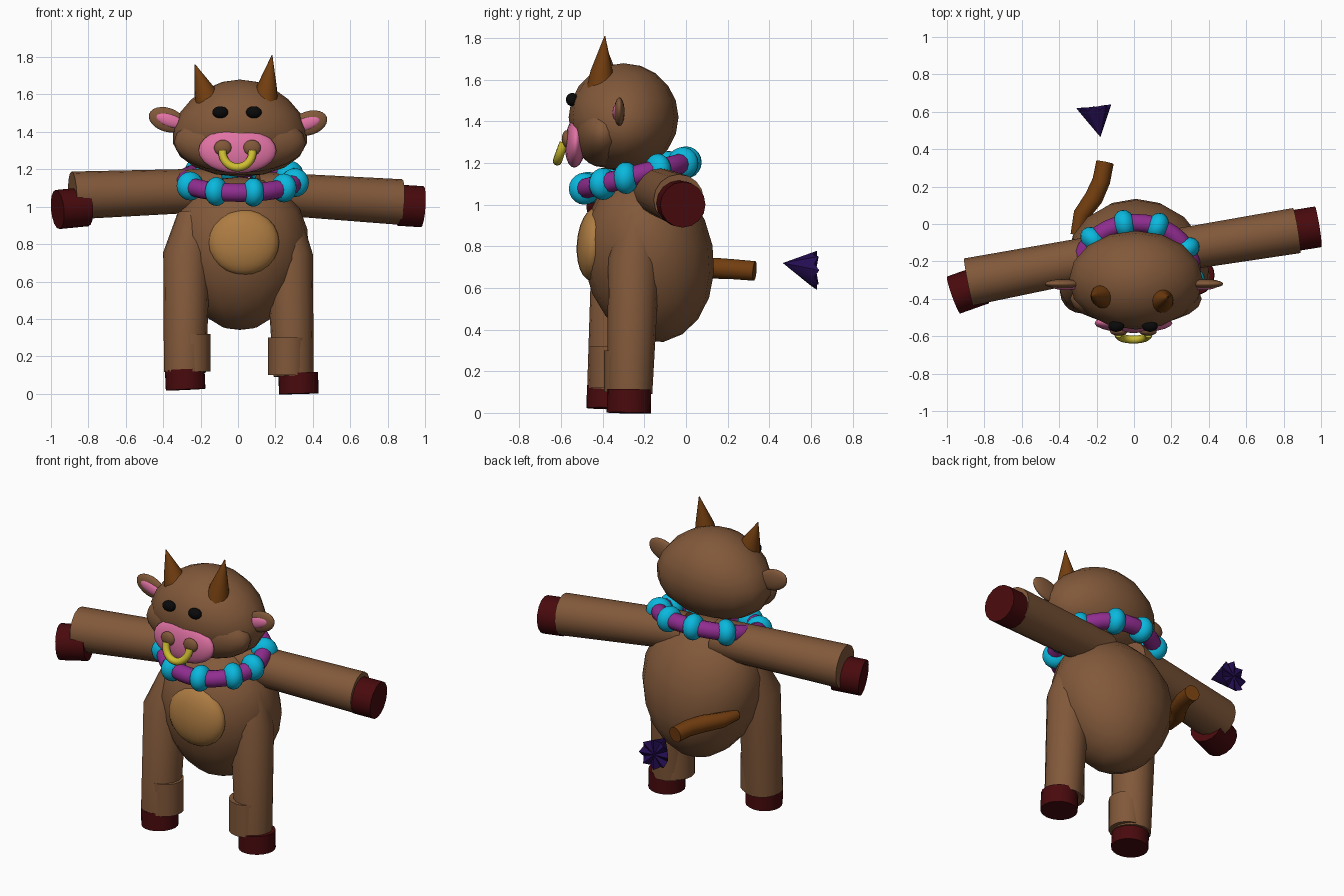
import bpy, bmesh, math
from mathutils import Vector

cube = bpy.data.objects.get("Cube")
if cube:
    bpy.data.objects.remove(cube, do_unlink=True)


def material(name, *rgb):
    m = bpy.data.materials.new(name)
    m.use_nodes = True
    m.diffuse_color = (*rgb, 1)
    m.node_tree.nodes["Principled BSDF"].inputs["Base Color"].default_value = (*rgb, 1)
    return m


HIDE = material("brown hide", 0.22, 0.098, 0.042)
PINK = material("pink", 0.75, 0.17, 0.37)
CYAN = material("cyan bead", 0.003, 0.48, 0.73)
PURPLE = material("purple cord", 0.28, 0.026, 0.28)
GOLD = material("yellow ring", 0.61, 0.51, 0.03)
HOOF = material("dark red hoof", 0.066, 0.003, 0.004)
HORN = material("horn brown", 0.17, 0.048, 0.005)
TAN = material("tan belly", 0.42, 0.2, 0.055)
TUFT = material("indigo tuft", 0.017, 0.004, 0.08)
BLACK = material("black", 0.003, 0.003, 0.003)


def finish(name, bm, mat, smooth=40):
    """Turn a bmesh into a shaded, coloured object."""
    bmesh.ops.recalc_face_normals(bm, faces=bm.faces)
    mesh = bpy.data.meshes.new(name)
    bm.to_mesh(mesh)
    bm.free()
    mesh.materials.append(mat)
    ob = bpy.data.objects.new(name, mesh)
    bpy.context.collection.objects.link(ob)
    bpy.ops.object.select_all(action='DESELECT')
    ob.select_set(True)
    bpy.context.view_layer.objects.active = ob
    bpy.ops.object.shade_smooth_by_angle(angle=math.radians(smooth))
    return ob


def ball(name, centre, radii, mat, turn=(0, 0, 0), u=20, v=12, flare=0):
    """Ellipsoid; flare widens it towards its top."""
    bm = bmesh.new()
    bmesh.ops.create_uvsphere(bm, u_segments=u, v_segments=v, radius=1)
    for vert in bm.verts:
        vert.co.x *= 1 + flare * vert.co.z
    ob = finish(name, bm, mat)
    ob.location, ob.scale = centre, radii
    ob.rotation_euler = [math.radians(a) for a in turn]
    return ob


def sweep(name, path, radii, mat, sides=16, closed=False, ref=(0, 1, 0)):
    """Skin rings of the given radii along a path of points."""
    pts = [Vector(p) for p in path]
    n = len(pts)
    bm = bmesh.new()
    rings = []
    for i, p in enumerate(pts):
        if closed:
            d = pts[(i + 1) % n] - pts[i - 1]
        else:
            d = pts[min(i + 1, n - 1)] - pts[max(i - 1, 0)]
        d.normalize()
        side = d.cross(Vector(ref)).normalized()
        up = side.cross(d)
        r = radii[i] if isinstance(radii, (list, tuple)) else radii
        angles = [math.tau * k / sides for k in range(sides)]
        rings.append([bm.verts.new(p + r * (math.cos(a) * side + math.sin(a) * up))
                      for a in angles])
    for i in range(n if closed else n - 1):
        a, b = rings[i], rings[(i + 1) % n]
        for k in range(sides):
            j = (k + 1) % sides
            bm.faces.new((a[k], a[j], b[j], b[k]))
    if not closed:
        bm.faces.new(rings[0])
        bm.faces.new(rings[-1])
    return finish(name, bm, mat)


# Torso and head: broad shoulders, heavy cheeks
ball("body", (0.01, -0.18, 0.75), (0.365, 0.312, 0.415), HIDE, (10, 0, 0), 16, 10, 0.14)
ball("belly_patch", (0.03, -0.445, 0.81), (0.19, 0.08, 0.175), TAN, (-4, 0, 0))
ball("head", (0.01, -0.3, 1.42), (0.358, 0.264, 0.26), HIDE, (0, 0, 0), 16, 10, -0.17)
ball("cheeks", (0.01, -0.4, 1.345), (0.352, 0.138, 0.165), HIDE)

# Face
ball("snout", (-0.003, -0.53, 1.3), (0.208, 0.052, 0.122), PINK, (-4, 0, 0))
for side, label in ((-1, "right"), (1, "left")):
    ball(label + "_eye", (0.09 * side - 0.005, -0.547, 1.505), (0.042, 0.03, 0.032), BLACK)
    ball(label + "_nostril", (0.078 * side - 0.003, -0.575, 1.315), (0.047, 0.022, 0.042), HIDE)
arc = [math.pi * (0.97 + 1.06 * k / 16) for k in range(17)]
sweep("nose_ring", [(0.08 * math.cos(a) - 0.003, -0.59 + 0.028 * math.sin(a),
                     1.29 + 0.08 * math.sin(a)) for a in arc], 0.022, GOLD, 10)

# Ears with pink inner faces
for side, label, z in ((-1, "right", 1.465), (1, "left", 1.447)):
    ball(label + "_ear", (0.38 * side, -0.32, z), (0.1, 0.025, 0.064), HIDE, (0, -18 * side, 0))
    ball(label + "_inner_ear", (0.365 * side, -0.335, z - 0.004), (0.078, 0.018, 0.034),
         PINK, (0, -18 * side, 0))

# Horns
sweep("right_horn", [(-0.15, -0.385, 1.53), (-0.18, -0.385, 1.62), (-0.23, -0.385, 1.76)],
      [0.076, 0.056, 0.002], HORN)
sweep("left_horn", [(0.142, -0.41, 1.54), (0.155, -0.405, 1.64), (0.182, -0.39, 1.81)],
      [0.072, 0.054, 0.002], HORN)

# Arms and their hooves
sweep("right_arm", [(-0.1, -0.16, 1.09), (-0.885, -0.31, 1.06)], [0.115, 0.128], HIDE)
sweep("right_front_hoof", [(-0.81, -0.325, 1.0), (-0.965, -0.38, 0.985)], [0.105, 0.105], HOOF)
sweep("left_arm", [(0.1, -0.16, 1.075), (0.87, -0.035, 1.025)], [0.112, 0.122], HIDE)
sweep("left_front_hoof", [(0.86, -0.035, 1.008), (0.985, -0.015, 1.0)], [0.11, 0.11], HOOF)

# Legs, ankle cuffs and foot hooves
sweep("right_leg", [(-0.24, -0.27, 0.95), (-0.275, -0.33, 0.75), (-0.283, -0.362, 0.115)],
      [0.085, 0.125, 0.113], HIDE)
sweep("left_leg", [(0.25, -0.23, 0.95), (0.275, -0.25, 0.74), (0.297, -0.27, 0.095)],
      [0.085, 0.125, 0.108], HIDE)
sweep("right_cuff", [(-0.25, -0.36, 0.32), (-0.25, -0.36, 0.12)], 0.104, HIDE)
sweep("left_cuff", [(0.268, -0.285, 0.3), (0.268, -0.285, 0.1)], 0.108, HIDE)
sweep("right_foot_hoof", [(-0.285, -0.37, 0.13), (-0.28, -0.372, 0.022)], 0.106, HOOF, 20)
sweep("left_foot_hoof", [(0.322, -0.273, 0.112), (0.325, -0.275, 0)], 0.106, HOOF, 20)


# Beaded collar, lower at the front
def collar(angle):
    a = math.radians(angle)
    return Vector((0.01 + 0.298 * math.cos(a), -0.245 + 0.25 * math.sin(a),
                   1.14 + 0.065 * math.sin(a)))


sweep("collar_cord", [collar(a) for a in range(0, 360, 10)], 0.049, PURPLE, 12, True, (0, 0, 1))
for i, a in enumerate((140, 102, 67, 26, -10, -38, -76, -115, -153)):
    t = collar(a + 1) - collar(a - 1)
    ball(f"collar_bead_{i + 1}", collar(a), (0.06, 0.077, 0.077), CYAN,
         (0, 0, math.degrees(math.atan2(t.y, t.x))), 16, 10)

# Tail and its loose tuft
sweep("tail", [(-0.31, -0.06, 0.7), (-0.28, 0.05, 0.7), (-0.215, 0.14, 0.695),
               (-0.175, 0.23, 0.69), (-0.155, 0.33, 0.682)],
      [0.03, 0.045, 0.05, 0.048, 0.047], HORN, 12, False, (0, 0, 1))

bm = bmesh.new()
tip = bm.verts.new((-0.18, 0.465, 0.72))
core = bm.verts.new((-0.215, 0.625, 0.685))
rim = []
for k in range(16):
    a = math.tau * k / 16
    r = (0.094, 0.083)[k % 2]
    rim.append(bm.verts.new((-0.215 + r * math.cos(a), (0.63, 0.607)[k % 2] + 0.01 * math.cos(a),
                             0.685 + r * math.sin(a))))
for k in range(16):
    bm.faces.new((tip, rim[k], rim[k - 1]))
    bm.faces.new((core, rim[k - 1], rim[k]))
finish("tail_tuft", bm, TUFT, 20)
